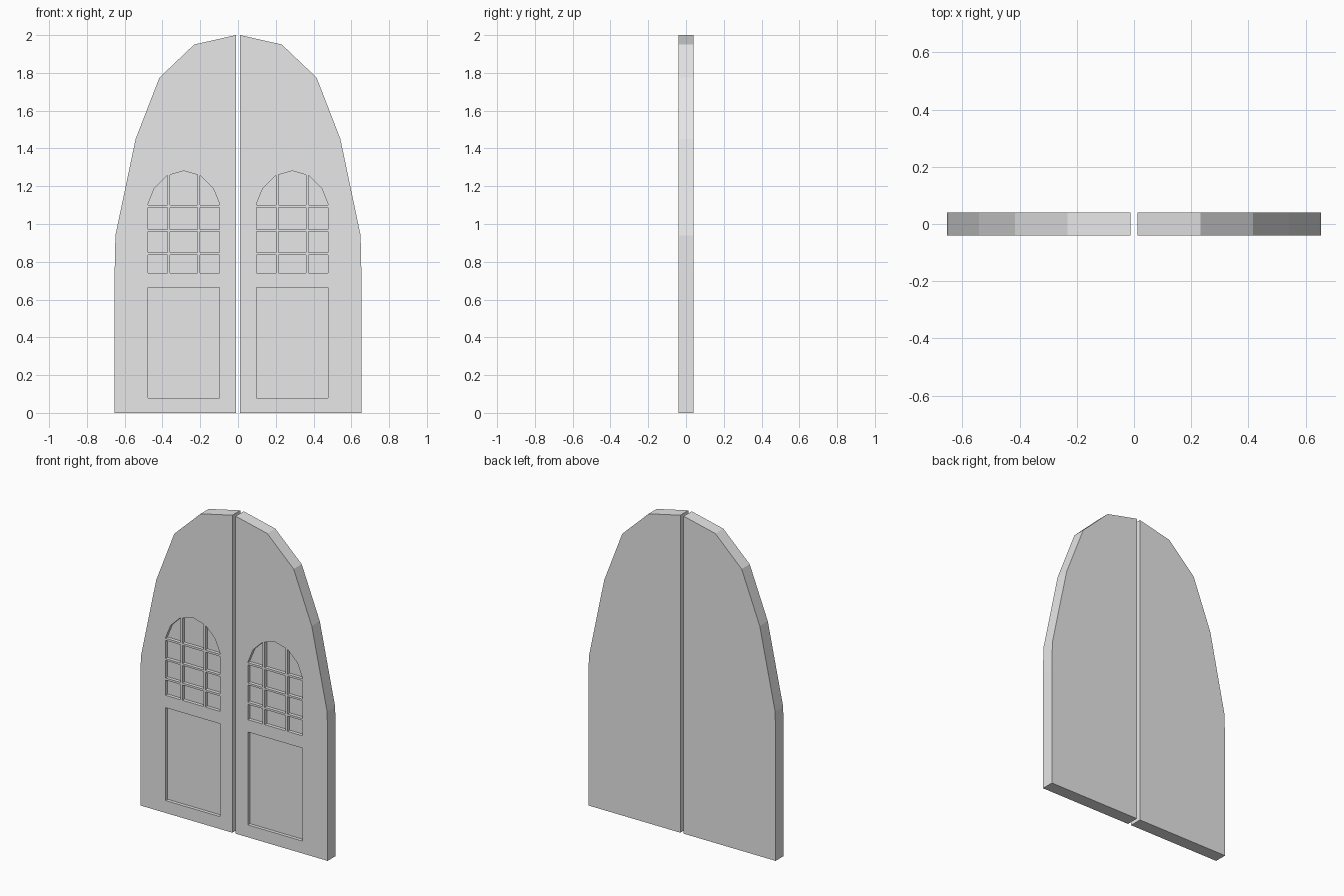
import bpy
import bmesh

cube = bpy.data.objects.get("Cube")
if cube:
    bpy.data.objects.remove(cube, do_unlink=True)

HALF = 0.04      # half thickness of a leaf
RECESS = 0.021   # depth of panes and panels

grey = bpy.data.materials.new("plain grey")
grey.use_nodes = True
grey.diffuse_color = (0.8, 0.8, 0.8, 1)
grey.node_tree.nodes["Principled BSDF"].inputs["Base Color"].default_value = (0.8, 0.8, 0.8, 1)


def prisms(name, outlines, side, y0, y1):
    """Extrude x-z outlines from y0 to y1; side mirrors them in x."""
    bm = bmesh.new()
    for outline in outlines:
        front = [bm.verts.new((side * x, y0, z)) for x, z in outline]
        back = [bm.verts.new((side * x, y1, z)) for x, z in outline]
        bm.faces.new(front)
        bm.faces.new(back)
        n = len(outline)
        for i in range(n):
            j = (i + 1) % n
            bm.faces.new((front[i], front[j], back[j], back[i]))
    bmesh.ops.recalc_face_normals(bm, faces=bm.faces)
    mesh = bpy.data.meshes.new(name)
    bm.to_mesh(mesh)
    bm.free()
    mesh.materials.append(grey)
    obj = bpy.data.objects.new(name, mesh)
    bpy.context.collection.objects.link(obj)
    return obj


def clip(poly, axis, limit, sign):
    """Keep the part of a convex outline where sign * (p[axis] - limit) >= 0."""
    out = []
    for a, b in zip(poly, poly[1:] + poly[:1]):
        da, db = sign * (a[axis] - limit), sign * (b[axis] - limit)
        if da >= 0:
            out.append(a)
        if da * db < 0:
            t = da / (da - db)
            out.append((a[0] + t * (b[0] - a[0]), a[1] + t * (b[1] - a[1])))
    return out


# Leaf outline: straight jamb running into a faceted pointed arch
leaf = [(0.0115, 0), (0.653, 0), (0.653, 0.75), (0.649, 0.94), (0.542, 1.45),
        (0.416, 1.775), (0.232, 1.95), (0.0115, 2)]

# Arched window, split into panes between flush glazing bars
mid, half = 0.287, 0.19
arch = [(half, 1.105), (0.155, 1.19), (0.088, 1.256), (0, 1.281)]
window = ([(mid - half, 0.741), (mid + half, 0.741)]
          + [(mid + x, z) for x, z in arch]
          + [(mid - x, z) for x, z in reversed(arch[:-1])])
columns = [(0, 0.2), (0.214, 0.359), (0.373, 1)]
rows = [(0, 0.837), (0.85, 0.96), (0.972, 1.087), (1.1, 2)]
panes = []
for x0, x1 in columns:
    for z0, z1 in rows:
        pane = window
        for axis, limit, sign in ((0, x0, 1), (0, x1, -1), (1, z0, 1), (1, z1, -1)):
            pane = clip(pane, axis, limit, sign)
        panes.append(pane)

# Lower rectangular panel
panel = [(mid - half, 0.078), (mid + half, 0.078), (mid + half, 0.663), (mid - half, 0.663)]

# Two mirrored leaves with the recesses cut into the front
for side, name in ((1, "left_door_leaf"), (-1, "right_door_leaf")):
    door = prisms(name, [leaf], side, -HALF, HALF)
    cutter = prisms("recess_cutter", panes + [panel], side, -HALF - 0.05, -HALF + RECESS)
    cutter.hide_render = True
    cut = door.modifiers.new("recesses", 'BOOLEAN')
    cut.operation = 'DIFFERENCE'
    cut.solver = 'EXACT'
    cut.object = cutter
    bpy.context.view_layer.update()
    result = bpy.data.meshes.new_from_object(door.evaluated_get(bpy.context.evaluated_depsgraph_get()))
    door.modifiers.clear()
    door.data = result
    bpy.data.objects.remove(cutter, do_unlink=True)
